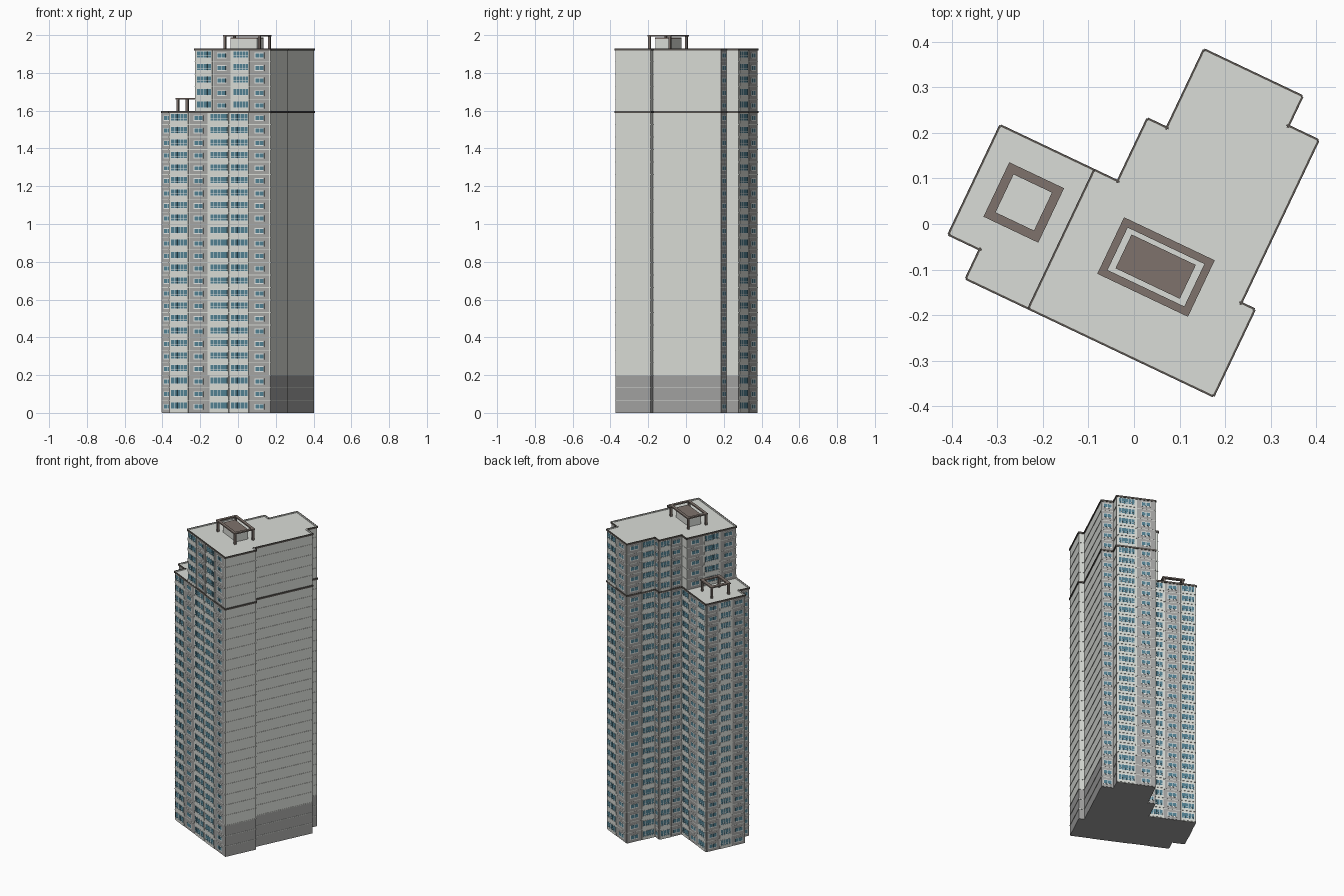
import bpy
import math

if "Cube" in bpy.data.objects:
    bpy.data.objects.remove(bpy.data.objects["Cube"])

ROT = math.radians(-25.4)      # the tower stands turned on its site
FH = 0.0664                    # storey height
LOW, HIGH = 24 * FH, 29 * FH   # roof heights of the two blocks
BASE = 3 * FH


def material(name, rgb):
    m = bpy.data.materials.new(name)
    m.diffuse_color = (*rgb, 1)
    m.use_nodes = True
    m.node_tree.nodes["Principled BSDF"].inputs["Base Color"].default_value = m.diffuse_color
    return m


LIGHT = material("light concrete", (0.70, 0.72, 0.68))
GREY = material("grey panel", (0.38, 0.38, 0.37))
PODIUM = material("podium grey", (0.365, 0.365, 0.36))
GLASS = material("teal glass", (0.085, 0.22, 0.29))
FRAME = material("white frame", (0.80, 0.82, 0.80))
TRIM = material("dark trim", (0.10, 0.09, 0.08))
BROWN = material("brown roof frame", (0.21, 0.17, 0.15))


class Part:
    """Collects boxes and prisms into one single-colour object."""

    def __init__(self, name, mat):
        self.name, self.mat, self.v, self.f = name, mat, [], []

    def prism(self, pts, z0, z1):
        b, n = len(self.v), len(pts)
        self.v += [(x, y, z0) for x, y in pts] + [(x, y, z1) for x, y in pts]
        self.f.append([b + i for i in reversed(range(n))])
        self.f.append([b + n + i for i in range(n)])
        for i in range(n):
            j = (i + 1) % n
            self.f.append([b + i, b + j, b + n + j, b + n + i])

    def rect(self, x0, x1, y0, y1, z0, z1):
        self.prism([(x0, y0), (x1, y0), (x1, y1), (x0, y1)], z0, z1)

    def on_wall(self, p, q, s0, s1, z0, z1, d0, d1):
        """Box along wall p-q, from s0 to s1, reaching d0..d1 outwards."""
        length = math.dist(p, q)
        tx, ty = (q[0] - p[0]) / length, (q[1] - p[1]) / length

        def at(s, d):
            return (p[0] + tx * s + ty * d, p[1] + ty * s - tx * d)
        self.prism([at(s0, d1), at(s1, d1), at(s1, d0), at(s0, d0)], z0, z1)

    def build(self):
        me = bpy.data.meshes.new(self.name)
        me.from_pydata(self.v, [], self.f)
        me.materials.append(self.mat)
        ob = bpy.data.objects.new(self.name, me)
        ob.rotation_euler.z = ROT
        bpy.context.collection.objects.link(ob)


# Footprint corners, counter-clockwise, in the tower's own axes
A, B, C, D = (.317, -.264), (.317, -.058), (.284, -.058), (.284, .337)
E, F, G, H = (.211, .337), (.211, .409), (-.023, .409), (-.023, .219)
I, J, K, L = (-.070, .219), (-.070, .067), (-.127, .067), (-.355, .067)
M, N, O, P = (-.355, -.193), (-.279, -.193), (-.279, -.264), (-.127, -.264)
LOWER = [A, B, C, D, E, F, G, H, I, J, L, M, N, O]
UPPER = [A, B, C, D, E, F, G, H, I, J, K, P]


def edges(poly):
    return [(p, poly[(i + 1) % len(poly)]) for i, p in enumerate(poly)]


podium = Part("podium", PODIUM)
podium.prism(LOWER, 0, BASE)
lower = Part("lower_block", LIGHT)
lower.prism(LOWER, BASE, LOW)
upper = Part("upper_block", LIGHT)
upper.prism(UPPER, LOW, HIGH)

# Floor bands on every storey; light parapets with a dark outer trim
bands = Part("floor_bands", LIGHT)
trim = Part("parapet_trim", TRIM)
parapet = Part("parapet_caps", LIGHT)
for poly, f0, f1 in ((LOWER, 1, 24), (UPPER, 25, 29)):
    for p, q in edges(poly):
        w = math.dist(p, q)
        for f in range(f0, f1):
            bands.on_wall(p, q, 0, w, f * FH - .002, f * FH + .002, -.002, .002)
        top = f1 * FH
        trim.on_wall(p, q, -.002, w + .002, top - .007, top + .004, .0005, .005)
        parapet.on_wall(p, q, .001, w - .001, top - .002, top + .003, -.006, .001)

# Facade bays
balcony = Part("balcony_panels", LIGHT)
panel = Part("grey_wall_panels", GREY)
frames = Part("window_frames", FRAME)
glass = Part("window_glass", GLASS)


def wide_bay(p, q, s0, s1, z):
    """Balcony bay with a parapet and a row of panes split by a transom."""
    balcony.on_wall(p, q, s0, s1, z, z + FH, 0, .002)
    balcony.on_wall(p, q, s0, s1, z + .004, z + .020, .002, .0045)
    g0, g1 = s0 + .006, s1 - .006
    frames.on_wall(p, q, g0, g1, z + .020, z + .056, .002, .0032)
    n = max(2, round((g1 - g0) / .019))
    step = (g1 - g0) / n
    for i in range(n):
        a = g0 + i * step
        for z0, z1 in ((.022, .030), (.032, .054)):
            glass.on_wall(p, q, a + .0012, a + step - .0012,
                          z + z0, z + z1, .0032, .004)


def small_bay(p, q, s0, s1, z):
    """Grey bay with one small two-pane window."""
    panel.on_wall(p, q, s0, s1, z + .002, z + FH - .002, 0, .0025)
    mid, half = (s0 + s1) / 2, min(.028, (s1 - s0) * .38)
    frames.on_wall(p, q, mid - half, mid + half, z + .018, z + .048, .0025, .004)
    for a, b in ((-half + .004, -.002), (.002, half - .004)):
        glass.on_wall(p, q, mid + a, mid + b, z + .023, z + .044, .004, .005)


def facade(p, q, f0, f1, bays):
    w = math.dist(p, q)
    for f in range(f0, f1):
        for kind, t0, t1 in bays:
            bay = wide_bay if kind == "w" else small_bay
            bay(p, q, t0 * w, t1 * w, f * FH)


def even(kinds):
    n = len(kinds)
    return [(k, (i + .04) / n, (i + .96) / n) for i, k in enumerate(kinds)]


# Front wall: the upper block starts part way along it
shared = [("s", .80, .985)]
facade(O, A, 0, 24, [("w", .013, .19), ("s", .205, .38), ("w", .40, .588),
                     ("w", .60, .785)] + shared)
facade(P, A, 24, 29, [(k, (a - .254) / .746, (b - .254) / .746) for k, a, b in
                      [("w", .265, .425), ("s", .437, .605),
                       ("w", .625, .79)] + shared])
# Walls rising the full height
for p, q, kinds in ((D, E, "s"), (F, G, "ws"), (G, H, "sw"), (H, I, "s"),
                    (I, J, "ws")):
    facade(p, q, 0, 29, even(kinds))
# Lower wing, and the upper wall that looks over its roof
for p, q, kinds in ((J, L, "wsw"), (L, M, "sws"), (M, N, "s"), (N, O, "s")):
    facade(p, q, 0, 24, even(kinds))
facade(K, P, 24, 29, even("sws"))

# Roof pergolas: flat square frame on corner posts
pergola = Part("roof_pergolas", BROWN)
posts = Part("pergola_posts", BROWN)
for x0, x1, y0, y1, z0, z1, t in (
        (-.305, -.172, -.127, .005, LOW, 1.668, .020),
        (-.026, .194, -.133, .004, HIGH, 2.0, .017)):
    b = z1 - .008
    pergola.rect(x0, x1, y0, y0 + t, b, z1)
    pergola.rect(x0, x1, y1 - t, y1, b, z1)
    pergola.rect(x0, x0 + t, y0 + t, y1 - t, b, z1)
    pergola.rect(x1 - t, x1, y0 + t, y1 - t, b, z1)
    for x in (x0 + t / 2, x1 - t / 2):
        for y in (y0 + t / 2, y1 - t / 2):
            posts.rect(x - .006, x + .006, y - .006, y + .006, z0, b)

# Lift machine room with a brown lid
room = Part("machine_room", LIGHT)
room.rect(.006, .160, -.104, -.024, HIGH, 1.980)
lid = Part("machine_room_lid", BROWN)
lid.rect(.005, .161, -.105, -.023, 1.980, 1.987)

for part in (podium, lower, upper, bands, trim, parapet, balcony, panel, frames,
             glass, pergola, posts, room, lid):
    part.build()
